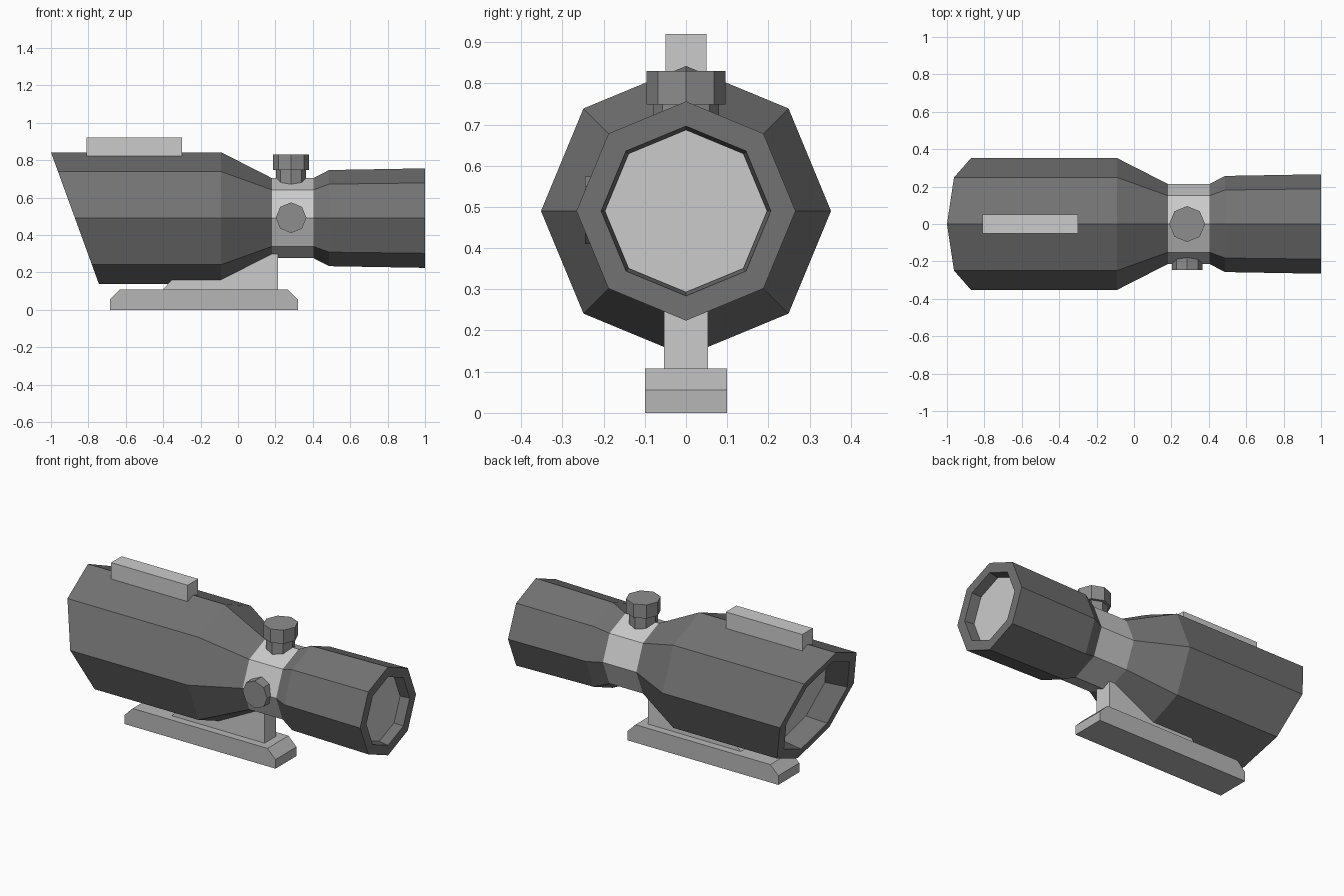
import bpy, bmesh
from math import cos, sin, tau
from mathutils import Vector

if "Cube" in bpy.data.objects:
    bpy.data.objects.remove(bpy.data.objects["Cube"])

CZ = 0.49          # height of the optical axis
SLANT = 0.364      # forward lean of the front opening
KX = 0.284         # x of the adjustment knobs


def material(name, v):
    m = bpy.data.materials.new(name)
    m.diffuse_color = (v, v, v, 1)
    m.use_nodes = True
    m.node_tree.nodes["Principled BSDF"].inputs["Base Color"].default_value = m.diffuse_color
    return m


DARK = material("dark_shell", 0.17)
KNOB = material("knob_grey", 0.27)
RAIL = material("rail_grey", 0.47)


def finish(bm, name, mat=None):
    bmesh.ops.recalc_face_normals(bm, faces=bm.faces)
    me = bpy.data.meshes.new(name)
    bm.to_mesh(me)
    bm.free()
    ob = bpy.data.objects.new(name, me)
    bpy.context.collection.objects.link(ob)
    if mat:
        me.materials.append(mat)
    return ob


def loft(name, rings, mat=None, axis="x", origin=(0, 0, CZ)):
    """Closed octagonal skin through (position, radius, slant) rings."""
    bm = bmesh.new()
    loops = []
    for ring in rings:
        p, r = ring[:2]
        s = ring[2] if len(ring) > 2 else 0
        loop = []
        for i in range(8):
            u, v = r * cos(tau * i / 8), r * sin(tau * i / 8)
            co = {"x": (p - s * v, u, v), "y": (u, p, v), "z": (u, v, p)}[axis]
            loop.append(bm.verts.new(Vector(co) + Vector(origin)))
        loops.append(loop)
    for a, b in zip(loops, loops[1:]):
        for i in range(8):
            j = (i + 1) % 8
            bm.faces.new((a[i], a[j], b[j], b[i]))
    bm.faces.new(loops[0])
    bm.faces.new(loops[-1])
    return finish(bm, name, mat)


def slab(name, profile, half, mat=None):
    """Side profile (x, z) extruded across y."""
    bm = bmesh.new()
    face = bm.faces.new([bm.verts.new((x, -half, z)) for x, z in profile])
    out = bmesh.ops.extrude_face_region(bm, geom=[face])["geom"]
    bmesh.ops.translate(bm, vec=(0, 2 * half, 0),
                        verts=[g for g in out if isinstance(g, bmesh.types.BMVert)])
    return finish(bm, name, mat)


# Front bell with slanted, recessed opening
XM = -1 + SLANT * 0.352
loft("front_housing", [(XM + 0.14, 0.27, SLANT), (XM, 0.29, SLANT),
                       (XM, 0.352, SLANT), (-0.09, 0.352), (0.185, 0.212)], DARK)
loft("front_lens", [(XM + 0.135, 0.268, SLANT), (XM + 0.15, 0.268, SLANT)])

# Middle collar
loft("collar", [(0.18, 0.214), (0.405, 0.214)])

# Rear eyepiece tube with recessed lens
loft("eyepiece", [(0.40, 0.212), (0.487, 0.257), (1.0, 0.266),
                  (1.0, 0.206), (0.94, 0.197)], DARK)
loft("rear_lens", [(0.93, 0.196), (0.943, 0.196)])

# Adjustment knobs on top and on the front side
loft("top_knob", [(0.64, 0.08), (0.748, 0.08), (0.748, 0.096), (0.83, 0.096)],
     KNOB, "z", (KX, 0, 0))
loft("side_knob", [(-0.16, 0.082), (-0.245, 0.082)], KNOB, "y", (KX, 0, 0.492))

# Light strip on top
slab("top_strip", [(-0.81, 0.80), (-0.30, 0.80), (-0.30, 0.92), (-0.81, 0.92)], 0.05)

# Mount web and rail foot
slab("mount_web", [(-0.41, 0.10), (0.215, 0.10), (0.215, 0.33), (0.15, 0.33),
                   (-0.09, 0.19), (-0.325, 0.19)], 0.054)
slab("mount_rail", [(-0.685, 0), (0.32, 0), (0.32, 0.055), (0.267, 0.108),
                    (-0.632, 0.108), (-0.685, 0.055)], 0.1, RAIL)
